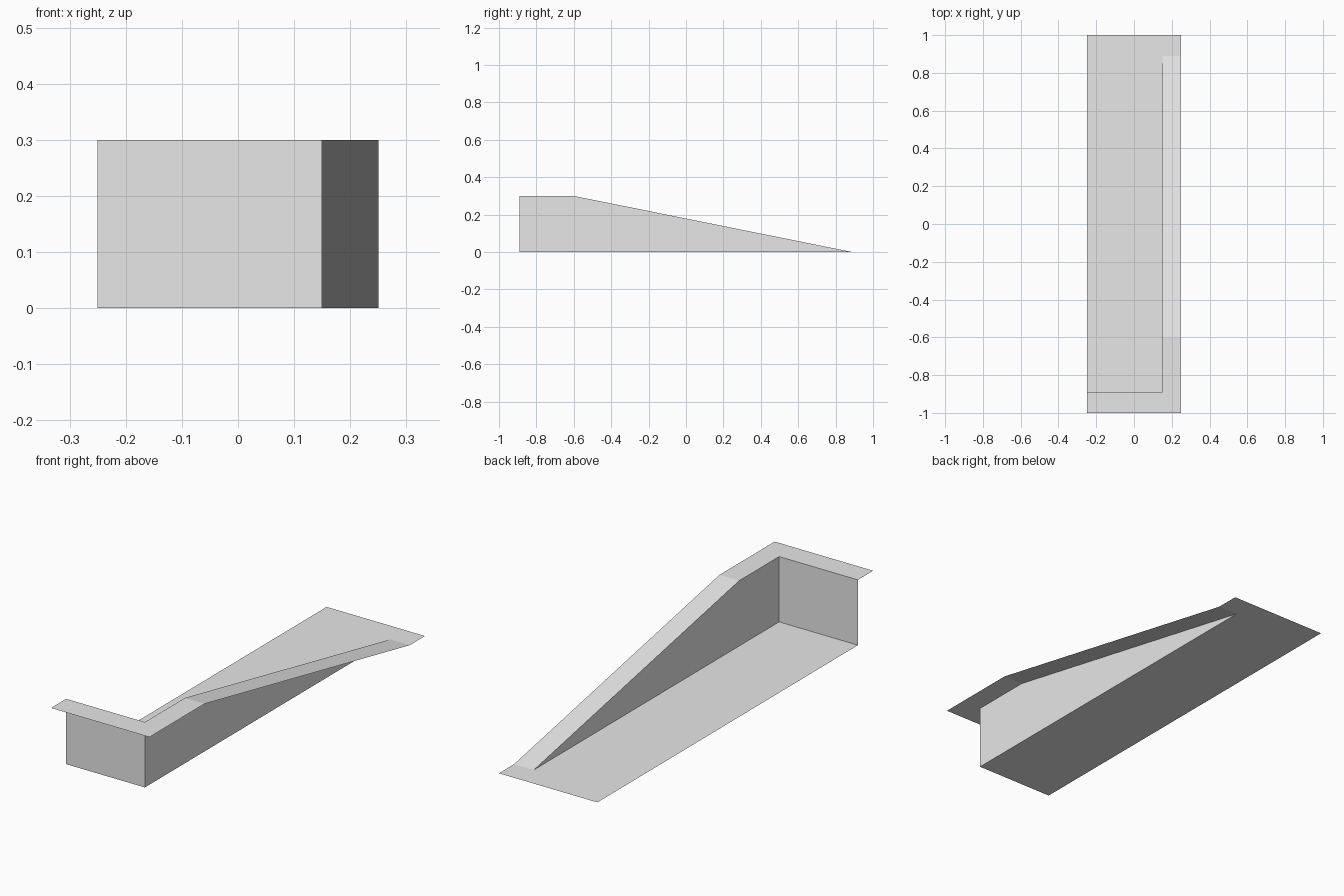
import bpy
import bmesh

cube = bpy.data.objects.get("Cube")
if cube:
    bpy.data.objects.remove(cube, do_unlink=True)

# Main dimensions
LEFT, WALL, RIGHT = -0.25, 0.15, 0.25        # open edge, side wall, rim edge
FRONT, END, BEND, TOE, BACK = -1.0, -0.89, -0.6, 0.89, 1.0
TOP = 0.3

grey = bpy.data.materials.new("plain grey")
grey.use_nodes = True
grey.diffuse_color = (0.8, 0.8, 0.8, 1)
grey.node_tree.nodes["Principled BSDF"].inputs["Base Color"].default_value = (0.8, 0.8, 0.8, 1)


def sheet(name, *polygons):
    """Make one thin flat-shaded sheet from a few polygons with shared edges welded."""
    bm = bmesh.new()
    for points in polygons:
        bm.faces.new([bm.verts.new(p) for p in points])
    bmesh.ops.remove_doubles(bm, verts=bm.verts, dist=0.0001)
    mesh = bpy.data.meshes.new(name)
    bm.to_mesh(mesh)
    bm.free()
    mesh.materials.append(grey)
    obj = bpy.data.objects.new(name, mesh)
    bpy.context.collection.objects.link(obj)
    return obj


def strip(x0, x1, path):
    """Upward-facing quads spanning x0 to x1 along a path of (y, z) points."""
    return [[(x0, ya, za), (x1, ya, za), (x1, yb, zb), (x0, yb, zb)]
            for (ya, za), (yb, zb) in zip(path, path[1:])]


# Floor of the recess, running on to the back edge
sheet("floor", *strip(LEFT, WALL, [(END, 0), (TOE, 0), (BACK, 0)]))

# Upright wall at the front end
sheet("end_wall", [(LEFT, END, 0), (LEFT, END, TOP), (WALL, END, TOP), (WALL, END, 0)])

# Side wall tapering down to the floor
sheet("side_wall", [(WALL, END, 0), (WALL, END, TOP), (WALL, BEND, TOP), (WALL, TOE, 0)])

# Rim across the front and down the slope beside the wall
sheet("rim",
      *strip(LEFT, WALL, [(FRONT, TOP), (END, TOP)]),
      *strip(WALL, RIGHT, [(FRONT, TOP), (END, TOP), (BEND, TOP), (TOE, 0), (BACK, 0)]))
